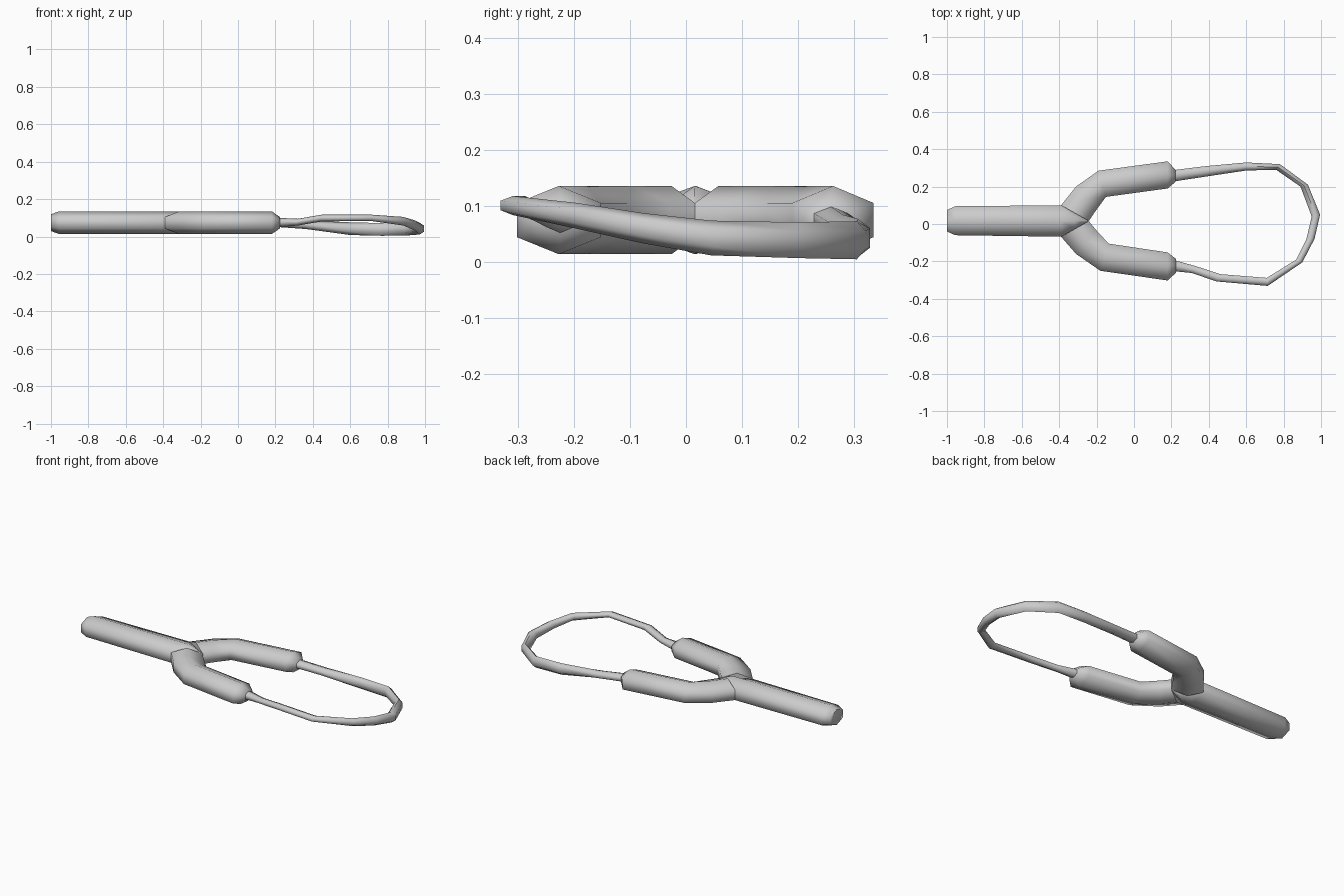
import bpy
import bmesh
from mathutils import Vector

cube = bpy.data.objects.get("Cube")
if cube:
    bpy.data.objects.remove(cube)

grey = bpy.data.materials.new("plain grey")
grey.use_nodes = True
COLOUR = (0.6, 0.6, 0.6, 1)
grey.diffuse_color = COLOUR
grey.node_tree.nodes["Principled BSDF"].inputs["Base Color"].default_value = COLOUR

MID, HALF = 0.074, 0.061  # middle height and half thickness of the wood


def loft(name, sections):
    """Skin six-sided rings; each section is left point, right point, mid z, half height."""
    bm = bmesh.new()
    rings = []
    for left, right, z, h in sections:
        a, b = Vector((*left, z)), Vector((*right, z))
        up = Vector((0, 0, h))
        c = (a + b) / 2
        points = [a + up / 2, c + up, b + up / 2, b - up / 2, c - up, a - up / 2]
        rings.append([bm.verts.new(p) for p in points])
    for r, s in zip(rings, rings[1:]):
        for i in range(6):
            j = (i + 1) % 6
            bm.faces.new((r[i], r[j], s[j], s[i]))
    bm.faces.new(rings[0])
    bm.faces.new(rings[-1])
    bmesh.ops.recalc_face_normals(bm, faces=bm.faces)
    mesh = bpy.data.meshes.new(name)
    bm.to_mesh(mesh)
    bm.free()
    mesh.materials.append(grey)
    obj = bpy.data.objects.new(name, mesh)
    bpy.context.collection.objects.link(obj)
    bpy.ops.object.select_all(action='DESELECT')
    obj.select_set(True)
    bpy.context.view_layer.objects.active = obj
    bpy.ops.object.shade_smooth_by_angle(angle=1.25)
    return obj


# Handle, with a chamfered butt and a wedge that fills the crotch of the fork
loft("handle", [
    ((-1, 0.075), (-1, -0.04), MID, 0.045),
    ((-0.955, 0.095), (-0.955, -0.06), MID, HALF),
    ((-0.39, 0.10), (-0.39, -0.068), MID, HALF),
    ((-0.315, 0.058), (-0.315, -0.027), MID, HALF),
    ((-0.245, 0.02), (-0.245, 0.01), MID, HALF / 2),
])

# Fork prongs: outer and inner outline of each side
prongs = {
    "left_prong": [((-0.39, 0.10), (-0.242, 0.016)), ((-0.31, 0.20), (-0.205, 0.07)),
                   ((-0.19, 0.285), (-0.15, 0.145)), ((0.18, 0.335), (0.18, 0.19)),
                   ((0.222, 0.29), (0.222, 0.225))],
    "right_prong": [((-0.39, -0.068), (-0.242, 0.016)), ((-0.31, -0.16), (-0.205, -0.03)),
                    ((-0.18, -0.25), (-0.135, -0.105)), ((0.18, -0.302), (0.18, -0.152)),
                    ((0.225, -0.26), (0.225, -0.187))],
}
for name, outline in prongs.items():
    last = len(outline) - 1
    loft(name, [(o, i, MID, 0.03 if k == last else HALF)
                for k, (o, i) in enumerate(outline)])

# Elastic band: outer point, inner point, mid height, half thickness
loft("elastic_band", [
    ((0.21, 0.288), (0.21, 0.227), 0.075, 0.024),
    ((0.37, 0.308), (0.36, 0.25), 0.062, 0.022),
    ((0.60, 0.329), (0.60, 0.286), 0.042, 0.034),
    ((0.78, 0.32), (0.76, 0.29), 0.038, 0.034),
    ((0.93, 0.21), (0.89, 0.20), 0.038, 0.032),
    ((0.995, 0.05), (0.95, 0.04), 0.042, 0.031),
    ((0.965, -0.08), (0.922, -0.08), 0.06, 0.027),
    ((0.90, -0.205), (0.868, -0.19), 0.082, 0.023),
    ((0.715, -0.331), (0.71, -0.288), 0.10, 0.017),
    ((0.44, -0.307), (0.46, -0.268), 0.099, 0.018),
    ((0.31, -0.262), (0.33, -0.225), 0.077, 0.018),
    ((0.21, -0.252), (0.21, -0.192), 0.075, 0.025),
])
